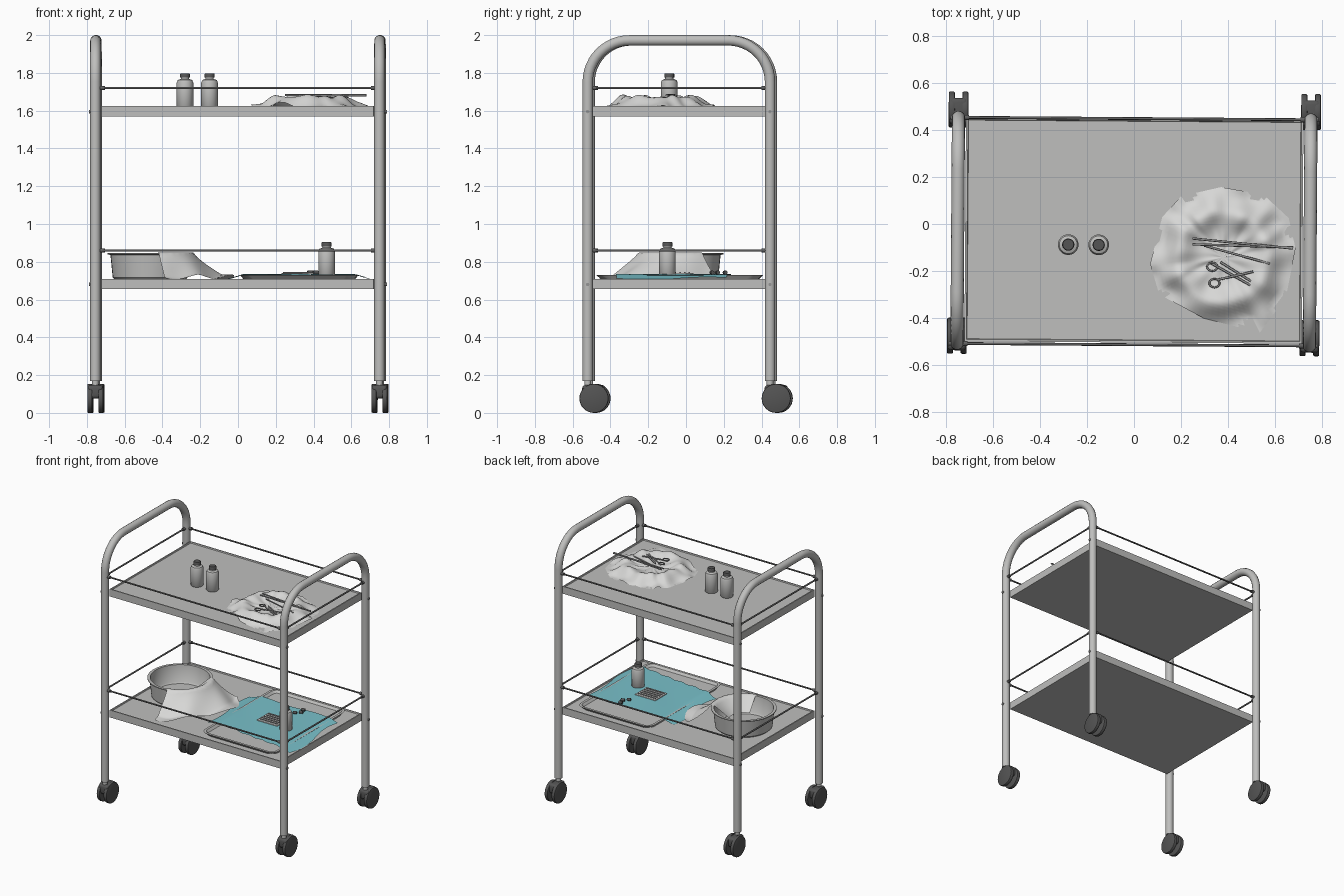
import bpy, bmesh
from math import sin, cos, pi, radians, hypot, atan2, exp
from mathutils import Vector, Matrix

cube = bpy.data.objects.get("Cube")
if cube:
    bpy.data.objects.remove(cube, do_unlink=True)

TURN = -0.007   # the whole trolley stands slightly turned


def material(name, r, g, b):
    m = bpy.data.materials.new(name)
    m.use_nodes = True
    m.diffuse_color = (r, g, b, 1)
    node = next(n for n in m.node_tree.nodes if n.type == 'BSDF_PRINCIPLED')
    node.inputs["Base Color"].default_value = (r, g, b, 1)
    return m


steel = material("brushed steel", .52, .52, .51)
cloth = material("white cloth", .68, .68, .67)
teal = material("teal drape", .19, .53, .59)
dark = material("dark rubber", .09, .09, .09)
wire = material("dark wire", .12, .12, .12)
tool = material("tool steel", .3, .3, .3)


def finish(name, data, mat, angle=40):
    ob = bpy.data.objects.new(name, data)
    bpy.context.scene.collection.objects.link(ob)
    data.materials.append(mat)
    ob.rotation_euler.z = TURN
    if angle and ob.type == 'MESH':
        bpy.ops.object.select_all(action='DESELECT')
        ob.select_set(True)
        bpy.context.view_layer.objects.active = ob
        bpy.ops.object.shade_smooth_by_angle(angle=radians(angle))
    return ob


def from_bmesh(name, bm, mat, angle=40):
    me = bpy.data.meshes.new(name)
    bm.to_mesh(me)
    bm.free()
    return finish(name, me, mat, angle)


def box(name, x, y, z, mat, bevel=0.0):
    """Box from (low, high) pairs."""
    bm = bmesh.new()
    bmesh.ops.create_cube(bm, size=1)
    for v in bm.verts:
        v.co = [p[0] + (c + .5) * (p[1] - p[0]) for c, p in zip(v.co, (x, y, z))]
    if bevel:
        bmesh.ops.bevel(bm, geom=bm.edges[:], offset=bevel, segments=3,
                        profile=.5, affect='EDGES')
    return from_bmesh(name, bm, mat)


def disc(name, centre, r, length, axis, mat, bevel=0.0):
    bm = bmesh.new()
    bmesh.ops.create_cone(bm, cap_ends=True, segments=32, radius1=r, radius2=r, depth=length)
    if bevel:
        rims = [e for e in bm.edges if abs(e.verts[0].co.z - e.verts[1].co.z) < 1e-5]
        bmesh.ops.bevel(bm, geom=rims, offset=bevel, segments=2, profile=.5, affect='EDGES')
    turn = Vector((0, 0, 1)).rotation_difference(Vector(axis)).to_matrix().to_4x4()
    bm.transform(Matrix.Translation(centre) @ turn)
    return from_bmesh(name, bm, mat)


def tube(name, points, r, mat, closed=False):
    cu = bpy.data.curves.new(name, 'CURVE')
    cu.dimensions = '3D'
    cu.bevel_depth = r
    cu.bevel_resolution = 5 if r > .01 else 2
    cu.use_fill_caps = True
    sp = cu.splines.new('POLY')
    sp.points.add(len(points) - 1)
    for p, co in zip(sp.points, points):
        p.co = (*co, 1)
    sp.use_cyclic_u = closed
    sp.use_smooth = True
    return finish(name, cu, mat)


def sheet(name, f, nu, nv, mat, closed=False):
    """Grid surface; f maps u, v in 0..1 to a point."""
    bm = bmesh.new()
    rows = [[bm.verts.new(f(i / nu, j / nv)) for j in range(nv + 1)] for i in range(nu + 1)]
    for a, b in zip(rows, rows[1:]):
        for j in range(nv):
            bm.faces.new((a[j], a[j + 1], b[j + 1], b[j]))
    if closed:
        bmesh.ops.remove_doubles(bm, verts=bm.verts[:], dist=1e-5)
        bmesh.ops.recalc_face_normals(bm, faces=bm.faces[:])
    else:
        bm.normal_update()
        if sum(q.normal.z for q in bm.faces) < 0:
            bmesh.ops.reverse_faces(bm, faces=bm.faces[:])
    return from_bmesh(name, bm, mat, 40 if closed else 60)


def lathe(name, centre, profile, mat):
    cx, cy, cz = centre
    n = len(profile) - 1

    def f(u, v):
        r, z = profile[round(u * n)]
        return (cx + r * cos(2 * pi * v), cy + r * sin(2 * pi * v), cz + z)
    return sheet(name, f, n, 40, mat, True)


FRONT, BACK, SIDE = -.515, .45, .752

# Bent tube end frames, bolts and twin-wheel casters
for sx, label in ((-1, "right"), (1, "left")):
    x = sx * SIDE
    R, top = .22, 1.972
    arc = [(R * cos(i * pi / 24), R * sin(i * pi / 24)) for i in range(13)]
    path = [(x, FRONT, .17)] + [(x, FRONT + R - c, top - R + s) for c, s in arc]
    path += [(x, BACK - R + c, top - R + s) for c, s in reversed(arc)] + [(x, BACK, .17)]
    tube(f"{label}_end_frame", path, .028, steel)
    for y, end in ((FRONT, "front"), (BACK, "back")):
        part = f"{end}_{label}"
        for z in (.68, 1.595):
            disc(f"{part}_bolt", (x + sx * .027, y, z), .009, .012, (1, 0, 0), tool)
        disc(f"{part}_caster_stem", (x, y, .16), .018, .05, (0, 0, 1), steel)
        wy = y + .033
        box(f"{part}_caster_fork", (x - .041, x + .041), (wy - .062, wy + .05),
            (.075, .148), dark, .018)
        for s in (-1, 1):
            disc(f"{part}_wheel", (x + s * .029, wy, .077), .077, .026, (1, 0, 0), dark, .006)

# Shelves with a shallow recess, and guard rails above them
for base, rail, label in ((.655, .86, "lower"), (1.57, 1.72, "upper")):
    bm = bmesh.new()
    bmesh.ops.create_cube(bm, size=1)
    for v in bm.verts:
        v.co = (v.co.x * 1.44, v.co.y * .955 - .028, base + (v.co.z + .5) * .055)
    bm.normal_update()
    lid = [q for q in bm.faces if q.normal.z > .9]
    bmesh.ops.inset_region(bm, faces=lid, thickness=.012)
    bmesh.ops.inset_region(bm, faces=lid, thickness=.004, depth=-.008)
    from_bmesh(f"{label}_shelf", bm, steel, 20)
    corners = [(sx * SIDE, y) for sx, y in ((-1, FRONT), (1, FRONT), (1, BACK), (-1, BACK))]
    for i, a in enumerate(corners):
        b = corners[(i + 1) % 4]
        tube(f"{label}_guard_rail", [(*a, rail), (*b, rail)], .006, wire)
        d = (Vector(b) - Vector(a)).normalized()
        for p, s in ((a, 1), (b, -1)):
            c = Vector(p) + d * s * .034
            disc(f"{label}_rail_fitting", (c.x, c.y, rail), .011, .022, (d.x, d.y, 0), wire)

# Bottles with caps
for x, y, z in ((-.28, -.09, 1.617), (-.15, -.09, 1.617), (.47, -.095, .724)):
    lathe("bottle", (x, y, z), [(0, 0), (.04, 0), (.044, .005), (.044, .132), (.038, .145),
                                (.022, .151), (.02, .165), (0, .165)], steel)
    lathe("bottle_cap", (x, y, z), [(0, .158), (.026, .158), (.026, .177), (.023, .181),
                                    (0, .181)], dark)

# Crumpled cloth lying over a round dish on the upper shelf
outline = [(.69, -.1), (.66, .03), (.55, .13), (.37, .16), (.2, .12), (.12, .03), (.07, -.17),
           (.11, -.3), (.3, -.4), (.54, -.46), (.65, -.31)]
CX, CY = .38, -.14


def upper_cloth(u, v):
    s = v * len(outline)
    i = int(s) % len(outline)
    k = s - int(s)
    a, b = Vector(outline[i]), Vector(outline[(i + 1) % len(outline)])
    p = Vector((CX, CY)).lerp(a.lerp(b, k), u)
    r = hypot(p.x - CX, p.y - CY)
    ang = 2 * pi * v
    z = 1.64 + .035 * exp(-((r - .19) / .055) ** 2)
    z += (.010 * sin(7 * ang + 9 * u) + .006 * sin(13 * ang - 5 * u)) * u
    z -= .022 * max(0, (r - .2) / .1)
    return (p.x, p.y, max(z, 1.617))


sheet("upper_cloth", upper_cloth, 20, 88, cloth, True)

# Forceps and scissors on the cloth
for a, b in (((.25, -.06, 1.684), (.68, -.1, 1.682)), ((.25, -.085, 1.682), (.68, -.095, 1.68)),
             ((.3, -.09, 1.668), (.58, -.165, 1.668)),
             ((.33, -.165, 1.66), (.53, -.275, 1.66)), ((.36, -.235, 1.662), (.51, -.2, 1.664)),
             ((.37, -.16, 1.66), (.5, -.24, 1.66))):
    tube("instrument", [a, b], .005, tool)
for x, y in ((.345, -.25), (.335, -.18)):
    ring = [(x + .022 * cos(t * pi / 8), y + .018 * sin(t * pi / 8), 1.662) for t in range(16)]
    tube("scissor_ring", ring, .004, tool, True)

# Bowl on the lower shelf
BX, BY = -.465, -.03
lathe("bowl", (BX, BY, .704), [(0, 0), (.185, 0), (.198, .012), (.21, .132), (.225, .136),
                               (.225, .142), (.205, .142), (.19, .02), (.18, .01), (0, .01)], steel)


# Cloth hanging over the bowl rim
def bowl_cloth(u, v):
    ang = radians(-78 + 108 * v)
    r = .1 + u * (.31 + .035 * sin(9 * v + 1))
    fold = sin(15 * v + 4 * u)
    if r < .2:
        z = .76 + .088 * ((r - .1) / .1)
    elif r < .23:
        z = .85
    else:
        t = min(1, (r - .23) / .15)
        z = .85 - .13 * t ** .8 + .012 * fold * t
    return (BX + r * cos(ang), BY + r * sin(ang), max(z, .708))


sheet("bowl_cloth", bowl_cloth, 28, 36, cloth)

# Shallow rectangular tray with a raised rim
bm = bmesh.new()
bmesh.ops.create_cube(bm, size=1)
for v in bm.verts:
    grow = .94 if v.co.z < 0 else 1
    v.co = (.325 + v.co.x * .62 * grow, -.03 + v.co.y * .88 * grow, .704 + (v.co.z + .5) * .026)
uprights = [e for e in bm.edges if abs(e.verts[0].co.z - e.verts[1].co.z) > .01]
bmesh.ops.bevel(bm, geom=uprights, offset=.05, segments=5, profile=.5, affect='EDGES')
bm.normal_update()
lid = [q for q in bm.faces if q.normal.z > .9]
bmesh.ops.inset_region(bm, faces=lid, thickness=.018)
bmesh.ops.inset_region(bm, faces=lid, thickness=.015, depth=-.016)
from_bmesh("instrument_tray", bm, steel)


# Teal drape across the tray, its ends falling past the rim
def drape(u, v):
    x = -.06 + .75 * u + .02 * sin(6 * v)
    front = -.28 - .09 * u + .006 * sin(40 * u)
    y = front + v * (.23 + .01 * sin(11 * u) - front)
    over = max(0, .03 - x, x - .62)
    z = .733 + .002 * sin(9 * u + 5 * v) - .3 * over
    return (x, y, max(z, .708))


sheet("teal_drape", drape, 48, 20, teal)

# Gauze card with a row of small tools, and loose vials
box("gauze_card", (.23, .4), (-.1, .04), (.734, .74), cloth)
for i in range(5):
    y = -.08 + i * .025
    tube("card_tool", [(.24, y, .742), (.39, y, .742)], .004, tool)
for x, y in ((.38, .14), (.41, .17), (.4, .21)):
    disc("vial", (x, y, .743), .01, .026, (1, .3, 0), dark)
